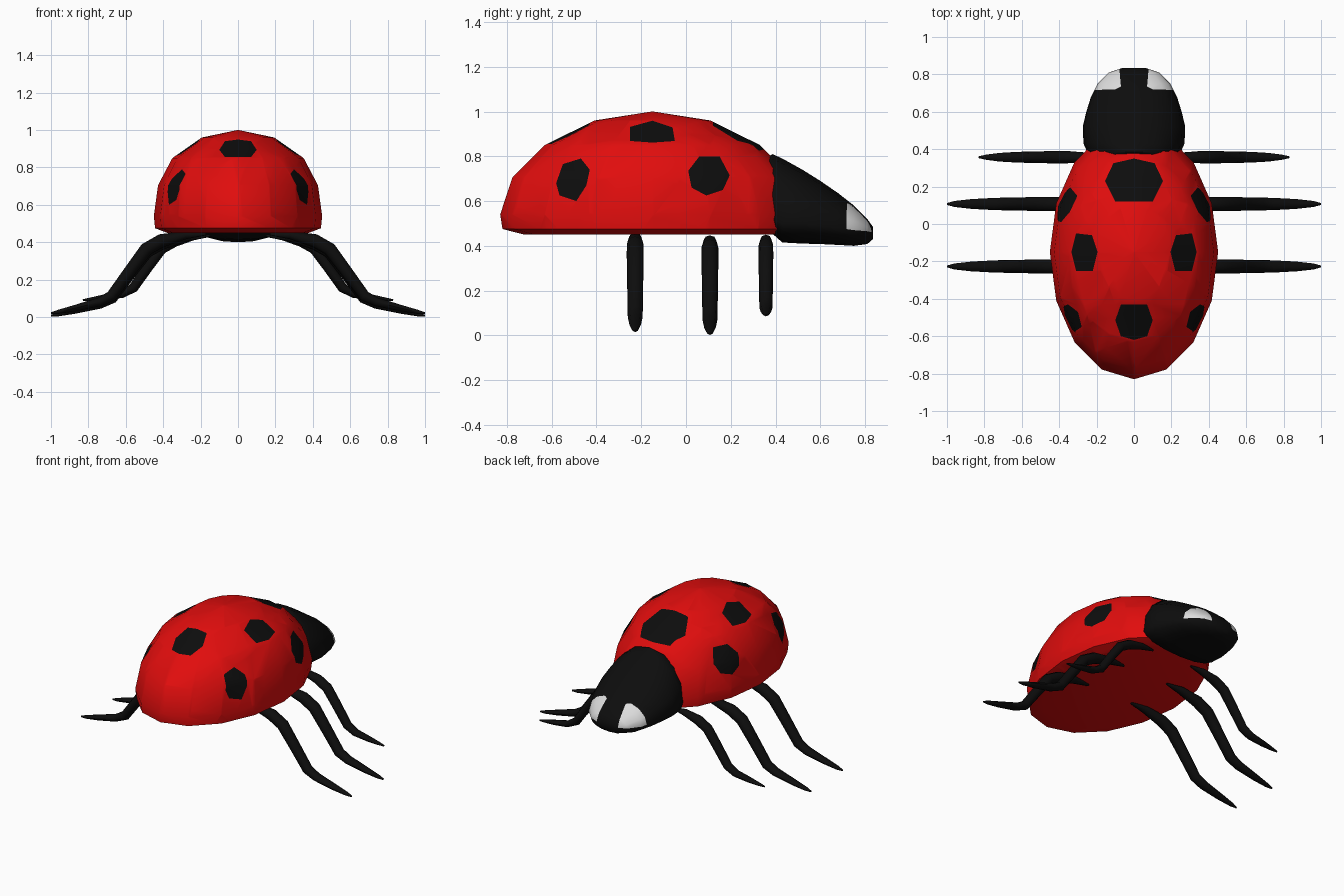
import bpy, bmesh, math
from mathutils import Vector

if "Cube" in bpy.data.objects:
    bpy.data.objects.remove(bpy.data.objects["Cube"])


def material(name, rgb):
    m = bpy.data.materials.new(name)
    m.diffuse_color = (*rgb, 1)
    m.use_nodes = True
    m.node_tree.nodes["Principled BSDF"].inputs["Base Color"].default_value = m.diffuse_color
    return m


RED = material("red", (0.75, 0.004, 0.004))
BLACK = material("black", (0.004, 0.004, 0.004))
WHITE = material("white", (0.72, 0.72, 0.72))


def finish(bm, name, mats, angle):
    bmesh.ops.recalc_face_normals(bm, faces=bm.faces)
    me = bpy.data.meshes.new(name)
    bm.to_mesh(me)
    bm.free()
    for m in mats:
        me.materials.append(m)
    ob = bpy.data.objects.new(name, me)
    bpy.context.collection.objects.link(ob)
    bpy.ops.object.select_all(action='DESELECT')
    ob.select_set(True)
    bpy.context.view_layer.objects.active = ob
    bpy.ops.object.shade_smooth_by_angle(angle=math.radians(angle))
    return ob


def loft(rings):
    """Skin a list of closed rings and cap both ends."""
    bm = bmesh.new()
    rows = [[bm.verts.new(p) for p in r] for r in rings]
    n = len(rows[0])
    for a, b in zip(rows, rows[1:]):
        for i in range(n):
            j = (i + 1) % n
            bm.faces.new((a[i], a[j], b[j], b[i]))
    bm.faces.new(rows[0])
    bm.faces.new(rows[-1])
    bmesh.ops.recalc_face_normals(bm, faces=bm.faces)
    return bm


def cut_patch(bm, outline, u, v, direction):
    """Cut a convex outline, projected along direction, into the surface and paint it."""
    u, v, d = Vector(u), Vector(v), Vector(direction)
    pts = [u * a + v * b for a, b in outline]
    mid = sum(pts, Vector()) / len(pts)
    bm.normal_update()
    faces = [f for f in bm.faces if f.normal.dot(d) > 0.05]
    for p, q in zip(pts, pts[1:] + pts[:1]):
        no = (q - p).cross(d).normalized()
        if no.dot(mid - p) < 0:
            no = -no
        geom = set(faces)
        for f in faces:
            geom.update(f.edges)
            geom.update(f.verts)
        res = bmesh.ops.bisect_plane(bm, geom=list(geom), dist=1e-5, plane_co=p, plane_no=no)
        faces = [f for f in res['geom'] if isinstance(f, bmesh.types.BMFace)
                 and (f.calc_center_median() - p).dot(no) > 0]
    for f in faces:
        f.material_index = 1


X, Y, Z = (1, 0, 0), (0, 1, 0), (0, 0, 1)

# Domed shell: width scale, length scale, height
levels = [(0.84, 0.84, 0.45), (0.985, 0.985, 0.475), (1, 1, 0.54), (0.95, 0.92, 0.705),
          (0.78, 0.707, 0.85), (0.43, 0.38, 0.96), (0.004, 0.004, 1.0)]
rings = []
for sx, sy, z in levels:
    rings.append([(0.45 * sx * math.sin(k * math.pi / 8),
                   -0.15 - 0.68 * sy * math.cos(k * math.pi / 8), z) for k in range(16)])
shell = loft(rings)
# Flat front of the shell where the head joins
cut = bmesh.ops.bisect_plane(shell, geom=shell.verts[:] + shell.edges[:] + shell.faces[:],
                             plane_co=(0, 0.42, 0.45), plane_no=(0, 1, 0.1), clear_outer=True)
bmesh.ops.holes_fill(shell, edges=[e for e in shell.edges if e.is_boundary], sides=0)

# Spots on the shell
front_spot = [(-.155, .23), (-.11, .325), (0, .35), (.11, .325), (.155, .23), (.1, .12), (-.1, .12)]
rear_spot = [(-.07, -.43), (.07, -.43), (.1, -.515), (.07, -.6), (0, -.62), (-.07, -.6), (-.1, -.515)]
upper_spot = [(.195, -.15), (.225, -.06), (.31, -.05), (.335, -.15), (.31, -.25), (.22, -.25)]
side_spots = [[(.01, .735), (.06, .80), (.15, .80), (.195, .715), (.165, .65), (.09, .625), (.025, .66)],
              [(-.58, .68), (-.55, .765), (-.47, .79), (-.43, .74), (-.445, .67), (-.49, .60), (-.565, .625)]]
cut_patch(shell, front_spot, X, Y, Z)
cut_patch(shell, rear_spot, X, Y, Z)
for s in (1, -1):
    cut_patch(shell, upper_spot, (s, 0, 0), Y, Z)
    for spot in side_spots:
        cut_patch(shell, spot, Y, Z, (s, 0, 0))
finish(shell, "shell", [RED, BLACK], 42)

# Head: y, half width, bottom, widest height, top
sections = [(.36, .235, .47, .53, .79), (.385, .25, .455, .52, .81), (.43, .27, .415, .50, .79),
            (.52, .274, .41, .50, .74), (.60, .255, .408, .49, .69), (.68, .23, .404, .48, .635),
            (.75, .195, .40, .47, .58), (.81, .135, .408, .465, .52), (.835, .06, .43, .46, .485)]
rings = []
for y, w, zb, zc, zt in sections:
    ring = []
    for k in range(16):
        c, s = math.cos(k * math.pi / 8), math.sin(k * math.pi / 8)
        x = w * math.copysign(abs(c) ** 0.9, c)
        ring.append((x, y, zc + (s * (zt - zc) if s > 0 else s * (zc - zb))))
    rings.append(ring)
head = loft(rings)
# Pale eye patches on the front corners
eye = [(.07, .735), (.10, .72), (.26, .715), (.26, .85), (.08, .85)]
for s in (1, -1):
    cut_patch(head, eye, (s, 0, 0), Y, Z)
# Keep only the part of each patch above the lower lid
for f in head.faces:
    if f.material_index and f.calc_center_median().z < 0.455:
        f.material_index = 0
finish(head, "head", [BLACK, WHITE], 50)

# Legs: x, z, half width along y, half thickness
long_leg = [(.17, .435, .008, .006), (.28, .43, .028, .022), (.41, .40, .037, .036), (.49, .355, .038, .036),
            (.58, .235, .036, .032), (.675, .105, .034, .030), (.74, .073, .033, .024),
            (.87, .04, .026, .017), (.96, .02, .016, .011), (1.0, .012, .005, .005)]
short_leg = [(.15, .435, .007, .006), (.24, .43, .024, .02), (.34, .405, .032, .03), (.41, .365, .033, .03),
             (.48, .27, .032, .028), (.56, .155, .03, .026), (.62, .122, .029, .02),
             (.72, .105, .023, .015), (.79, .095, .014, .009), (.83, .09, .005, .005)]


def leg(name, path, y, lift, side):
    rings = []
    for i, (x, z, ry, rn) in enumerate(path):
        a, b = path[max(i - 1, 0)], path[min(i + 1, len(path) - 1)]
        t = Vector((b[0] - a[0], b[1] - a[1])).normalized()
        ring = []
        for k in range(8):
            c, s = math.cos(k * math.pi / 4), math.sin(k * math.pi / 4)
            px = x - t.y * s * rn
            ring.append((side * px, y + c * ry, max(z + lift + t.x * s * rn, 0)))
        rings.append(ring)
    finish(loft(rings), name, [BLACK], 60)


for side, label in ((1, "right"), (-1, "left")):
    leg("front_leg_" + label, short_leg, .357, 0, side)
    leg("middle_leg_" + label, long_leg, .107, -.005, side)
    leg("rear_leg_" + label, long_leg, -.227, .008, side)
